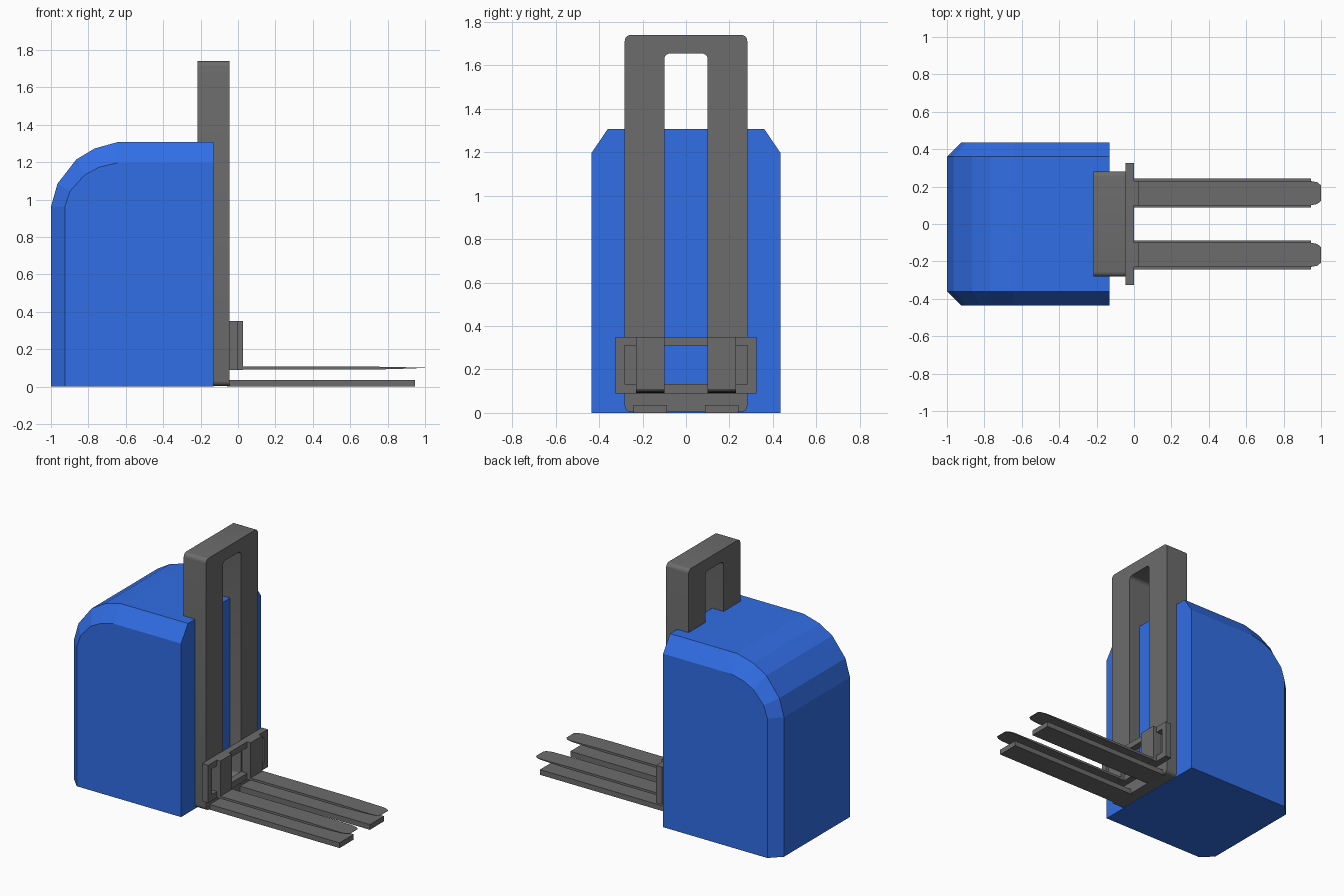
import bpy, bmesh, math

if "Cube" in bpy.data.objects:
    bpy.data.objects.remove(bpy.data.objects["Cube"])


def material(name, rgb):
    m = bpy.data.materials.new(name)
    m.diffuse_color = (*rgb, 1)
    m.use_nodes = True
    m.node_tree.nodes["Principled BSDF"].inputs["Base Color"].default_value = m.diffuse_color
    return m


BLUE = material("blue_paint", (0.031, 0.156, 0.79))
GREY = material("dark_grey_steel", (0.15, 0.15, 0.15))


def make_object(name, bm, mat, smooth=False):
    bmesh.ops.recalc_face_normals(bm, faces=bm.faces[:])
    mesh = bpy.data.meshes.new(name)
    bm.to_mesh(mesh)
    bm.free()
    mesh.materials.append(mat)
    ob = bpy.data.objects.new(name, mesh)
    bpy.context.collection.objects.link(ob)
    if smooth:
        bpy.ops.object.select_all(action='DESELECT')
        ob.select_set(True)
        bpy.context.view_layer.objects.active = ob
        bpy.ops.object.shade_smooth_by_angle(angle=math.radians(35))
    return ob


def loft(name, rings, mat=GREY, cyclic=False, smooth=False):
    """Join equal-length rings with quads; cap the ends or close the loop."""
    bm = bmesh.new()
    vs = [[bm.verts.new(p) for p in r] for r in rings]
    pairs = list(zip(vs, vs[1:]))
    if cyclic:
        pairs.append((vs[-1], vs[0]))
    else:
        bm.faces.new(vs[0])
        bm.faces.new(vs[-1])
    for a, b in pairs:
        for i in range(len(a)):
            j = (i + 1) % len(a)
            bm.faces.new((a[i], a[j], b[j], b[i]))
    return make_object(name, bm, mat, smooth)


def box(name, x0, x1, y0, y1, z0, z1):
    return loft(name, [[(x, y0, z0), (x, y1, z0), (x, y1, z1), (x, y0, z1)] for x in (x0, x1)])


def rounded_rect(hy, z0, z1, r, seg):
    """Corner-rounded outline in the yz plane."""
    pts = []
    corners = [(hy, z1), (-hy, z1), (-hy, z0), (hy, z0)]
    for k, (y, z) in enumerate(corners):
        if seg == 0:
            pts.append((y, z))
            continue
        cy = y - math.copysign(r, y)
        cz = z - r if z == z1 else z + r
        for s in range(seg + 1):
            a = math.pi / 2 * (k + s / seg)
            pts.append((cy + r * math.cos(a), cz + r * math.sin(a)))
    return pts


def frame(name, x0, x1, outer, inner, smooth=False):
    ring = lambda x, o: [(x, y, z) for y, z in o]
    return loft(name, [ring(x0, outer), ring(x1, outer), ring(x1, inner), ring(x0, inner)],
                cyclic=True, smooth=smooth)


# Blue body: faceted rear curve, chamfered along the sides
ARC = [(-0.355, 0), (-0.32, 0.123), (-0.22, 0.252), (-0.122, 0.311), (0, 0.345)]


def body_ring(y, sx, sz):
    arc = [(-0.645 + dx * sx, y, 0.962 + dz * sz) for dx, dz in ARC]
    return [(-0.13, y, 0), (arc[0][0], y, 0)] + arc + [(-0.13, y, arc[-1][2])]


loft("body", [body_ring(-0.435, 0.79, 0.68), body_ring(-0.36, 1, 1),
              body_ring(0.36, 1, 1), body_ring(0.435, 0.79, 0.68)], BLUE)

# Mast: rounded upright frame
frame("mast", -0.217, -0.046, rounded_rect(0.282, 0.004, 1.74, 0.028, 5),
      rounded_rect(0.1, 0.1, 1.655, 0.028, 5), smooth=True)

# Fork carriage frame
frame("carriage", -0.046, 0, rounded_rect(0.325, 0.09, 0.35, 0, 0),
      rounded_rect(0.284, 0.133, 0.31, 0, 0))

# Forks and support legs on both sides
SECTIONS = [(-0.03, 0.091, 0.107, 0.065), (0.72, 0.091, 0.107, 0.065), (0.87, 0.095, 0.104, 0.065),
            (0.945, 0.098, 0.103, 0.065), (0.98, 0.099, 0.102, 0.058), (1.0, 0.1, 0.102, 0.042)]
for side, s in (("left", -1), ("right", 1)):
    c = 0.165 * s
    box("fork_upright_" + side, -0.04, 0.026, c - 0.065, c + 0.065, 0.09, 0.35)
    loft("fork_blade_" + side, [[(x, c - h, z0), (x, c + h, z0), (x, c + h, z1), (x, c - h, z1)]
                                for x, z0, z1, h in SECTIONS])
    box("support_leg_" + side, -0.06, 0.945, c - 0.077, c + 0.077, 0, 0.036)
